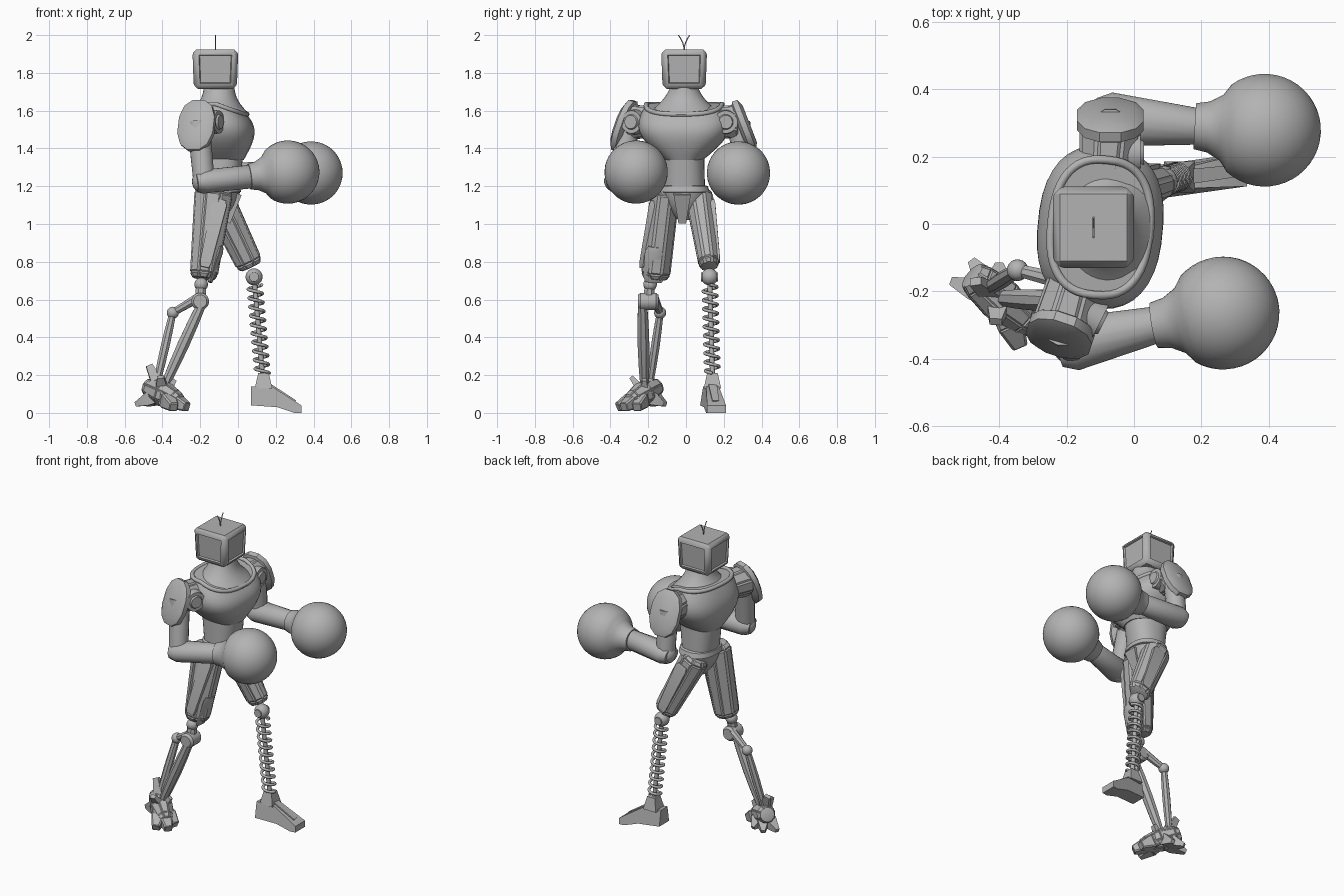
import bpy, bmesh
from math import sin, cos, pi, radians
from mathutils import Vector, Matrix

if "Cube" in bpy.data.objects:
    bpy.data.objects.remove(bpy.data.objects["Cube"])

grey = bpy.data.materials.new("plain_grey")
grey.use_nodes = True
grey.diffuse_color = (.45, .45, .45, 1)
grey.node_tree.nodes["Principled BSDF"].inputs["Base Color"].default_value = grey.diffuse_color

ALONG, UP = Vector((1, 0, 0)), Vector((0, 0, 1))


def finish(name, bm):
    bmesh.ops.recalc_face_normals(bm, faces=bm.faces)
    mesh = bpy.data.meshes.new(name)
    bm.to_mesh(mesh)
    bm.free()
    mesh.materials.append(grey)
    mesh.shade_smooth()
    mesh.set_sharp_from_angle(angle=radians(35))
    bpy.context.collection.objects.link(bpy.data.objects.new(name, mesh))


def rounded(turn, power):
    return [(1 if w > 0 else -1) * abs(w) ** power for w in (cos(turn), sin(turn))]


def loft(name, origin, target, rings, sides, ref, power=1, panel=0, slope=0):
    """Skin rings of (distance, radius pair); slope lowers the far end on its front side."""
    direction = (target - origin).normalized()
    u = (ref - direction * ref.dot(direction)).normalized()
    v = direction.cross(u)
    bm = bmesh.new()
    loops = []
    for distance, radius in rings:
        loop = []
        for i in range(sides):
            x, y = rounded(2 * pi * (i + .5) / sides, power)
            x, y = x * radius[0] / cos(pi / sides), y * radius[1] / cos(pi / sides)
            drop = slope * max(0, x) * (distance / rings[-1][0]) ** 3
            loop.append(bm.verts.new(origin + direction * (distance - drop) + u * x + v * y))
        loops.append(loop)
    walls = []
    for low, high in zip(loops, loops[1:]):
        for i in range(sides):
            walls.append(bm.faces.new((low[i - 1], low[i], high[i], high[i - 1])))
    bm.faces.new(loops[0])
    bm.faces.new(loops[-1])
    if panel:
        bmesh.ops.recalc_face_normals(bm, faces=bm.faces)
        bmesh.ops.inset_individual(bm, faces=walls, thickness=panel, depth=panel * .6)
    finish(name, bm)


def pair(radius):
    return Vector(radius) if isinstance(radius, tuple) else Vector((radius, radius))


def limb(name, origin, target, start, end, bulge=0, steps=1, cap=0, sides=8,
         ref=ALONG, **shape):
    """A tapering part that swells in the middle and may have chamfered ends."""
    origin, target = Vector(origin), Vector(target)
    start, end, bulge = pair(start), pair(end), pair(bulge)
    length = (target - origin).length
    rings = []
    for i in range(steps + 1):
        t = i / steps
        rings.append((length * t, start.lerp(end, t) + bulge * sin(pi * t)))
    if cap:
        rings = [(-cap, start * .75)] + rings + [(length + cap, end * .75)]
    loft(name, origin, target, rings, sides, ref, **shape)


def ball(name, centre, radius):
    bm = bmesh.new()
    bmesh.ops.create_uvsphere(bm, u_segments=24, v_segments=12, radius=radius,
                              matrix=Matrix.Translation(centre))
    finish(name, bm)


def wire(name, points, radius, closed=False):
    curve = bpy.data.curves.new(name, "CURVE")
    curve.dimensions = "3D"
    curve.bevel_depth = radius
    curve.bevel_resolution = 2
    curve.use_fill_caps = True
    spline = curve.splines.new("POLY")
    spline.points.add(len(points) - 1)
    for point, position in zip(spline.points, points):
        point.co = (*position, 1)
    spline.use_cyclic_u = closed
    curve.materials.append(grey)
    bpy.context.collection.objects.link(bpy.data.objects.new(name, curve))


# Head: chamfered box, a little narrower below, with inset side panels
head = Vector((-.12, -.01, 1.82))
bm = bmesh.new()
bmesh.ops.create_cube(bm, size=1)
for vert in bm.verts:
    width = .235 if vert.co.z > 0 else .22
    vert.co = head + Vector((vert.co.x * width, vert.co.y * width, vert.co.z * .21))
bmesh.ops.bevel(bm, geom=bm.edges[:], offset=.018, segments=1, affect="EDGES")
panels = [f for f in bm.faces if f.calc_area() > .02 and abs(f.normal.z) < .5]
bmesh.ops.inset_individual(bm, faces=panels, thickness=.016, depth=.004)
bmesh.ops.inset_individual(bm, faces=panels, thickness=.006, depth=-.01)
finish("head", bm)
for side in (-1, 1):
    arc = [head + Vector((0, side * .03 * (i / 4) ** 2, .1 + .02 * i)) for i in range(5)]
    wire("antenna", arc, .003)


# Trunk: stacked rounded sections around one upright line
def trunk(name, bottom, top, start, end, **shape):
    spine = Vector((-.1, -.01, 0))
    limb(name, spine + UP * bottom, spine + UP * top, start, end, sides=36,
         ref=Vector((1, -.1, 0)), **shape)


trunk("neck", 1.58, 1.73, (.16, .2), (.08, .07), bulge=-.02, steps=8)
trunk("chest", 1.34, 1.64, (.13, .1), (.14, .2), bulge=(.05, .085), steps=10, power=.8,
      slope=.4)
trunk("abdomen", 1.17, 1.38, (.1, .11), (.13, .105), steps=2, power=.85)
trunk("belt", 1.17, 1.2, (.115, .135), (.11, .125), cap=.01, power=.85)
trunk("pelvis", 1.02, 1.17, (.03, .03), (.11, .13), bulge=.015, steps=4)
limb("crotch_plate", (-.06, -.02, 1.01), (0, -.02, 1.16), (.02, .02), (.02, .045), sides=4)
rim = []
for i in range(48):
    x, y = rounded(pi * i / 24, .8)
    rim.append((.145 * x + .02 * y - .1, .2 * y - .015 * x - .01, 1.635 - .055 * max(0, x)))
wire("collar_rim", rim, .013, closed=True)


# Arms: shoulder, disc, pad, upper arm, forearm and glove
def arm(side, root, shoulder, disc, disc_axis, pad_axis, elbow, wrist, glove):
    shoulder, disc, elbow, wrist, glove = map(Vector, (shoulder, disc, elbow, wrist, glove))
    outward, pad_axis = Vector(disc_axis).normalized(), Vector(pad_axis).normalized()
    limb(side + "_shoulder", root, shoulder, .075, .085, panel=.012)
    limb(side + "_shoulder_disc", disc - outward * .08, disc, .07, .06, sides=24, ref=UP)
    limb(side + "_shoulder_hub", disc, disc + outward * .01, .04, .035, sides=24, ref=UP)
    pad = shoulder + pad_axis * .045 - UP * .03
    limb(side + "_shoulder_pad", pad - pad_axis * .03, pad, (.14, .098), (.14, .098),
         cap=.016, ref=UP, sides=12, power=.85)
    limb(side + "_upper_arm", shoulder, elbow, .06, .056, sides=12)
    ball(side + "_elbow", elbow, .064)
    limb(side + "_forearm", elbow, wrist, (.062, .08), (.062, .055), cap=.045, sides=16, ref=UP)
    # The glove is a flared cuff running into a sphere
    radius, reach = .167, (glove - wrist).length
    rings = [(.08 * t, pair(.068 + .03 * t * t)) for t in (0, .5, 1)]
    for i in range(17):
        turn = radians(8 * i - 39)
        rings.append((reach + radius * sin(turn), pair(radius * cos(turn))))
    loft(side + "_glove", wrist, glove, rings, 40, UP)


arm("front", root=(-.17, -.16, 1.54), shoulder=(-.21, -.3, 1.54), disc=(-.1, -.29, 1.54),
    disc_axis=(2, -1, 0), pad_axis=(-.3, -.9, .35), elbow=(-.18, -.355, 1.225),
    wrist=(.06, -.3, 1.25), glove=(.264, -.264, 1.275))
arm("back", root=(-.08, .15, 1.54), shoulder=(-.07, .28, 1.54), disc=(.02, .21, 1.54),
    disc_axis=(1, 0, 0), pad_axis=(0, .9, .35), elbow=(-.07, .31, 1.26),
    wrist=(.18, .29, 1.27), glove=(.387, .278, 1.27))

# Thighs with long raised panels, side plates and a knee guard
limb("front_thigh", (-.13, -.11, 1.16), (-.18, -.16, .74), (.095, .07), (.068, .072),
     cap=.03, panel=.01)
limb("front_thigh_plate", (-.1, -.18, 1.1), (-.17, -.23, .8), (.04, .016), (.03, .016),
     cap=.03, sides=4)
limb("front_knee_guard", (-.1, -.16, .85), (-.14, -.17, .72), (.02, .05), (.015, .05),
     cap=.03, sides=6)
limb("back_thigh", (-.11, .07, 1.14), (.055, .12, .8), (.08, .068), (.066, .05),
     cap=.03, panel=.01)
limb("back_thigh_plate", (-.07, .14, 1.1), (.05, .17, .82), (.04, .016), (.03, .01),
     cap=.02, sides=4)

# Spring leg: knee, rod, coil and ankle
knee, ankle = Vector((.085, .125, .72)), Vector((.13, .14, .2))
ball("back_knee", knee, .045)
limb("back_knee_pin", knee - Vector((0, .045, 0)), knee + Vector((0, .045, 0)),
     .024, .024, sides=16)
limb("spring_rod", knee, ankle, .013, .013, sides=12)
coil = []
TURNS, STEPS = 10, 18
for i in range(TURNS * STEPS + 1):
    turn = 2 * pi * i / STEPS
    middle = knee.lerp(ankle, .08 + .9 * i / (TURNS * STEPS))
    coil.append(middle + Vector((cos(turn), sin(turn), 0)) * .037)
wire("leg_spring", coil, .0085)
limb("back_ankle", (.135, .14, .13), (.135, .14, .21), .046, .028, sides=4)

# Wedge foot under the spring, wider at the sole
bm = bmesh.new()
outline = [(.07, .04), (.07, .14), (.18, .14), (.335, .04), (.335, 0), (.3, 0), (.21, .03)]
edges = []
for side in (-1, 1):
    edges.append([bm.verts.new((x, .115 + x * .14 + side * (.05 if z < .1 else .034), z))
                  for x, z in outline])
for edge in edges:
    bm.faces.new(edge)
for i in range(len(outline)):
    bm.faces.new((edges[0][i - 1], edges[0][i], edges[1][i], edges[1][i - 1]))
finish("back_foot", bm)
limb("back_foot_ridge", (.16, .14, .145), (.3, .157, .058), (.013, .022), (.01, .018),
     sides=4, ref=UP)

# Linkage leg: knee, crank and two shin bars
crank_end = (-.345, -.137, .53)
ball("front_knee", (-.195, -.19, .68), .036)
limb("knee_link", (-.195, -.19, .68), (-.2, -.2, .59), .026, .03)
limb("lower_joint", (-.2, -.24, .59), (-.2, -.16, .59), .046, .046, cap=.015, sides=16)
limb("crank", (-.21, -.17, .61), crank_end, .024, .018, ref=UP)
ball("crank_ball", crank_end, .032)
limb("rear_shin_bar", crank_end, (-.43, -.19, .16), .018, .018, bulge=.005, steps=4)
limb("front_shin_bar", (-.19, -.23, .58), (-.39, -.22, .14), .024, .022, bulge=.008, steps=4)

# Clawed foot: core, toes, heel claws and upright fins
core = Vector((-.4, -.22, .1))
limb("claw_foot_core", core + Vector((-.06, .05, .03)), core + Vector((.07, -.06, -.03)),
     .05, .045, bulge=.015, steps=2, cap=.03, ref=UP, panel=.006)
for x, y in ((-.27, -.26), (-.27, -.33), (-.34, -.36)):
    limb("toe", core, (x, y, .03), .03, .02, bulge=.012, steps=2, sides=4, ref=UP, panel=.006)
for x, y in ((-.54, -.17), (-.48, -.11), (-.4, -.12)):
    limb("heel_claw", core, (x, y, .045), .035, .012, bulge=.01, steps=2, sides=4, ref=UP)
for fin_tip in ((-.47, -.17, .25), (-.41, -.29, .19), (-.34, -.22, .18)):
    limb("foot_fin", core, fin_tip, (.04, .024), (.018, .012), sides=4)
